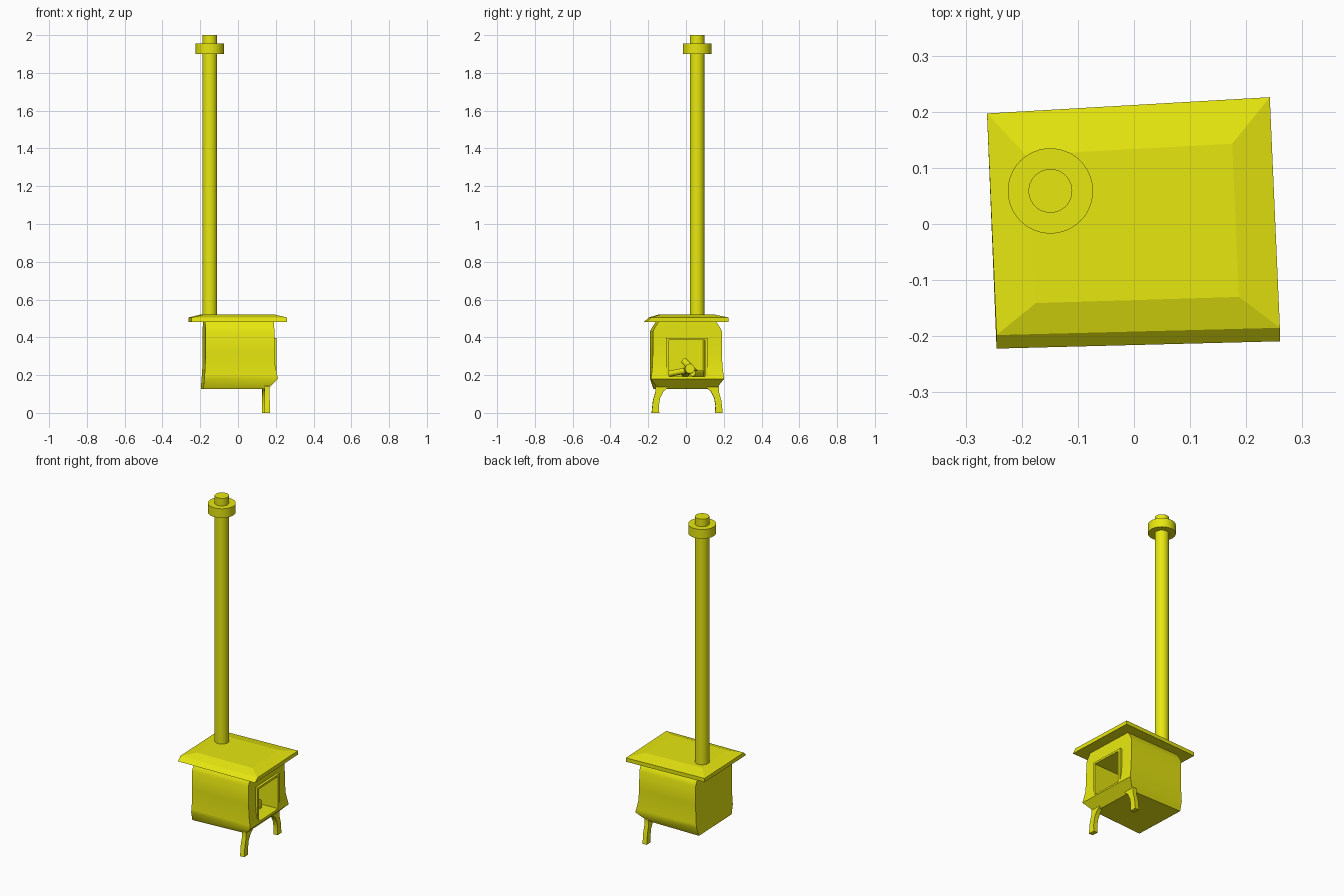
import bpy, bmesh, math
from mathutils import Vector

cube = bpy.data.objects.get("Cube")
if cube:
    bpy.data.objects.remove(cube, do_unlink=True)

YELLOW = (0.8, 0.8, 0.005, 1)
paint = bpy.data.materials.new("yellow_enamel")
paint.use_nodes = True
paint.diffuse_color = YELLOW
paint.node_tree.nodes["Principled BSDF"].inputs["Base Color"].default_value = YELLOW
TURN = math.radians(2.3)  # the stove stands slightly turned under its pipe


def loft(name, rings, turn=0.0):
    """Closed solid through a list of equal-length point rings."""
    bm = bmesh.new()
    loops = [[bm.verts.new(p) for p in ring] for ring in rings]
    for a, b in zip(loops, loops[1:]):
        for i in range(len(a)):
            j = (i + 1) % len(a)
            bm.faces.new((a[i], a[j], b[j], b[i]))
    bm.faces.new(loops[0])
    bm.faces.new(loops[-1])
    bmesh.ops.recalc_face_normals(bm, faces=bm.faces)
    mesh = bpy.data.meshes.new(name)
    bm.to_mesh(mesh)
    bm.free()
    ob = bpy.data.objects.new(name, mesh)
    bpy.context.collection.objects.link(ob)
    mesh.materials.append(paint)
    ob.rotation_euler.z = turn
    return ob


def activate(ob):
    bpy.ops.object.select_all(action='DESELECT')
    ob.select_set(True)
    bpy.context.view_layer.objects.active = ob


def smooth(ob, angle=35):
    activate(ob)
    bpy.ops.object.shade_smooth_by_angle(angle=math.radians(angle))


def rect(x0, x1, y0, y1, z):
    return [(x0, y0, z), (x1, y0, z), (x1, y1, z), (x0, y1, z)]


def box(name, x0, x1, y0, y1, z0, z1):
    return loft(name, [rect(x0, x1, y0, y1, z0), rect(x0, x1, y0, y1, z1)], TURN)


def rod(name, start, end, radius, sides, turn=0.0):
    """Cylinder between two points."""
    a, b = Vector(start), Vector(end)
    spin = (b - a).to_track_quat('Z', 'Y')
    circle = [spin @ Vector((radius * math.cos(t), radius * math.sin(t), 0))
              for t in (2 * math.pi * i / sides for i in range(sides))]
    ob = loft(name, [[p + c for c in circle] for p in (a, b)], turn)
    smooth(ob)
    return ob


# Firebox: height, back x, front x, half width at back and at front
sections = [
    (0.127, -0.19, 0.15, 0.165, 0.153),
    (0.18, -0.186, 0.204, 0.183, 0.194),
    (0.20, -0.184, 0.200, 0.183, 0.191),
    (0.25, -0.181, 0.190, 0.183, 0.185),
    (0.32, -0.18, 0.186, 0.183, 0.183),
    (0.43, -0.18, 0.185, 0.183, 0.183),
    (0.45, -0.18, 0.185, 0.174, 0.174),
    (0.49, -0.18, 0.184, 0.148, 0.148),
]
firebox = loft("firebox", [[(xb, -wb, z), (xf, -wf, z), (xf, wf, z), (xb, wb, z)]
                           for z, xb, xf, wb, wf in sections], TURN)
door_frame = box("door_frame", 0.175, 0.2, -0.114, 0.108, 0.177, 0.397)

# Opening cut through the frame into the firebox
cutter = box("opening_cutter", -0.12, 0.3, -0.098, 0.092, 0.192, 0.385)
cutter.hide_render = True
for ob in (firebox, door_frame):
    activate(ob)
    cut = ob.modifiers.new("opening", 'BOOLEAN')
    cut.object = cutter
    cut.operation = 'DIFFERENCE'
    cut.solver = 'EXACT'
    bpy.ops.object.modifier_apply(modifier=cut.name)
bpy.data.objects.remove(cutter, do_unlink=True)
smooth(firebox)

# Curved legs under the door end
leg_profile = [(0.148, 0), (0.15, 0.04), (0.143, 0.08), (0.125, 0.115), (0.10, 0.135),
               (0.15, 0.16), (0.168, 0.14), (0.168, 0.11), (0.181, 0.065), (0.188, 0)]
for side, name in ((-1, "right_leg"), (1, "left_leg")):
    leg = loft(name, [[(x, side * y, z) for y, z in leg_profile] for x in (0.134, 0.161)], TURN)
    smooth(leg)

# Lid: slightly crooked slab with a rim and sloping margins
outer = [(-0.245, -0.222), (0.26, -0.209), (0.242, 0.226), (-0.262, 0.197)]
rim = [(-0.245, -0.198), (0.26, -0.185)] + outer[2:]
crown = [(-0.175, -0.141), (0.187, -0.13), (0.175, 0.143), (-0.193, 0.123)]
loft("lid", [[(x, y, z) for x, y in ring]
             for ring, z in ((outer, 0.482), (rim, 0.505), (crown, 0.522))])

# Flue pipe and its collar
PIPE_X, PIPE_Y = -0.149, 0.059
rod("flue_pipe", (PIPE_X, PIPE_Y, 0.5), (PIPE_X, PIPE_Y, 2), 0.039, 40)
rod("flue_collar", (PIPE_X, PIPE_Y, 1.9), (PIPE_X, PIPE_Y, 1.955), 0.076, 48)

# Firewood
logs = [((-0.08, 0.0, 0.215), (0.13, 0.015, 0.235), 0.026),
        ((0.03, -0.088, 0.207), (0.08, 0.0, 0.225), 0.016),
        ((0.02, 0.085, 0.207), (0.12, 0.03, 0.21), 0.017),
        ((0.0, -0.01, 0.275), (0.07, 0.045, 0.215), 0.017)]
for i, (start, end, radius) in enumerate(logs):
    rod(f"log_{i + 1}", start, end, radius, 12, TURN)
